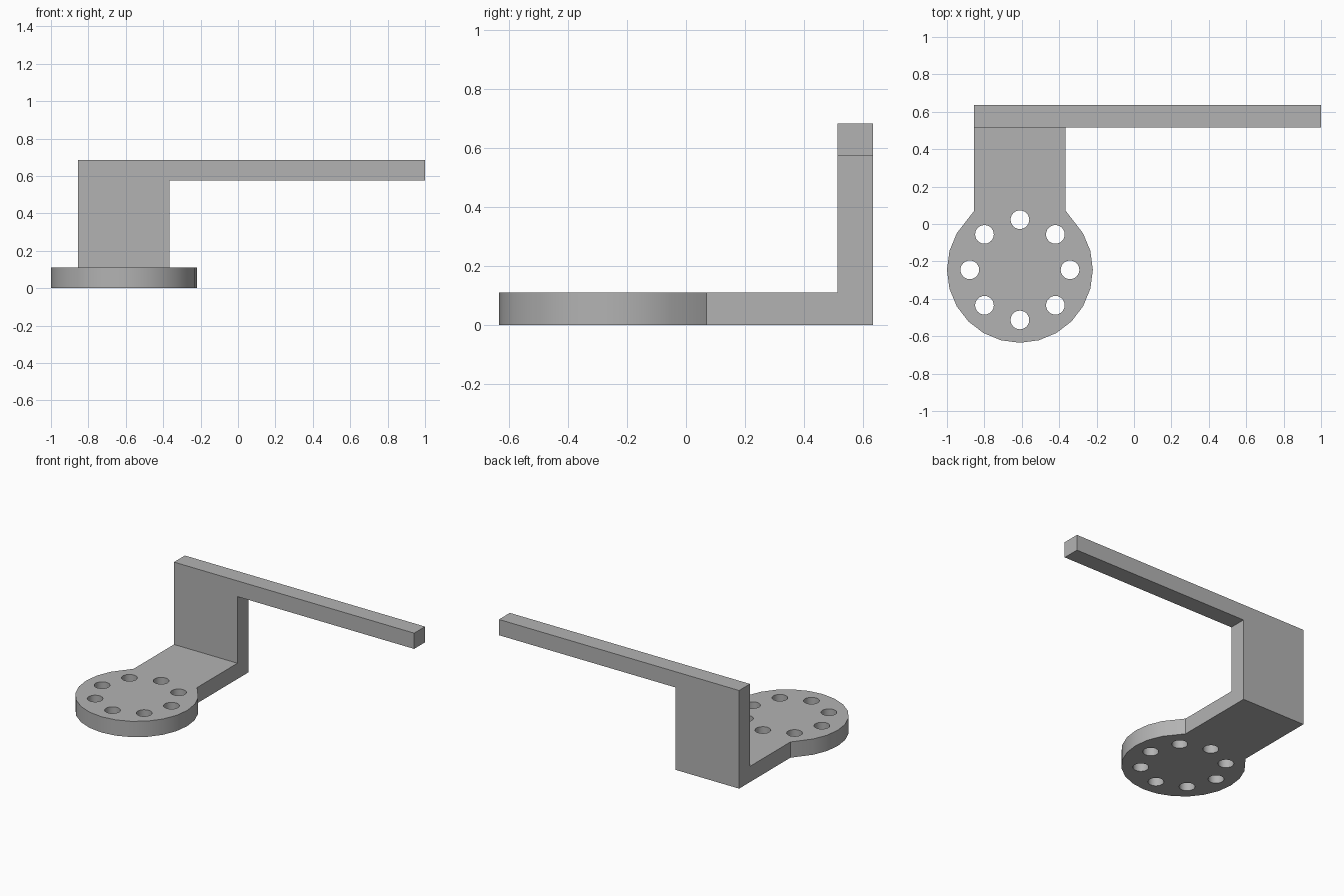
import bpy, bmesh
from math import sin, cos, radians, pi
from mathutils import Vector

cube = bpy.data.objects.get("Cube")
if cube:
    bpy.data.objects.remove(cube, do_unlink=True)

GREY = (0.45, 0.45, 0.45, 1)
grey = bpy.data.materials.new("plain grey")
grey.use_nodes = True
grey.diffuse_color = GREY
grey.node_tree.nodes["Principled BSDF"].inputs["Base Color"].default_value = GREY


def prism(name, points, depth):
    """Extrude a flat outline of 3D points along a depth vector."""
    bm = bmesh.new()
    face = bm.faces.new([bm.verts.new(p) for p in points])
    top = bmesh.ops.extrude_face_region(bm, geom=[face])["geom"]
    moved = [v for v in top if isinstance(v, bmesh.types.BMVert)]
    bmesh.ops.translate(bm, verts=moved, vec=Vector(depth))
    bmesh.ops.recalc_face_normals(bm, faces=bm.faces)
    mesh = bpy.data.meshes.new(name)
    bm.to_mesh(mesh)
    bm.free()
    mesh.materials.append(grey)
    obj = bpy.data.objects.new(name, mesh)
    bpy.context.collection.objects.link(obj)
    return obj


def circle(x, y, z, radius, angles):
    return [(x + radius * cos(a), y + radius * sin(a), z) for a in angles]


def combine(target, tool, operation):
    """Apply a boolean and remove the tool."""
    tool.hide_render = True
    mod = target.modifiers.new(operation.lower(), "BOOLEAN")
    mod.operation, mod.solver, mod.object = operation, "EXACT", tool
    bpy.context.view_layer.objects.active = target
    bpy.ops.object.modifier_apply(modifier=mod.name)
    bpy.data.objects.remove(tool, do_unlink=True)


CX, CY, R = -0.61, -0.245, 0.39
LEFT, RIGHT, BACK, WALL = -0.855, -0.365, 0.635, 0.515
THICK, TOP, NECK = 0.11, 0.685, 0.07

# Base plate: round flange running into a straight tongue
arc = circle(CX, CY, 0, R, [radians(a) for a in range(-210, 31, 15)])
tongue = [(RIGHT, NECK, 0), (RIGHT, BACK, 0), (LEFT, BACK, 0), (LEFT, NECK, 0)]
bracket = prism("bracket", arc + tongue, (0, 0, THICK))

# Upright wall with the long arm along its top
profile = [(LEFT, 0), (RIGHT, 0), (RIGHT, TOP - THICK), (1, TOP - THICK), (1, TOP), (LEFT, TOP)]
wall = prism("upright_arm", [(x, WALL, z) for x, z in profile], (0, BACK - WALL, 0))
combine(bracket, wall, "UNION")

# Ring of eight bolt holes
for hx, hy, _ in circle(CX, CY, 0, 0.268, [i * pi / 4 for i in range(8)]):
    rim = circle(hx, hy, -0.1, 0.05, [i * pi / 12 for i in range(24)])
    combine(bracket, prism("hole_cutter", rim, (0, 0, 0.4)), "DIFFERENCE")

# Merge coplanar faces, then smooth the round sides
bm = bmesh.new()
bm.from_mesh(bracket.data)
bmesh.ops.remove_doubles(bm, verts=bm.verts, dist=0.0001)
bmesh.ops.dissolve_limit(bm, angle_limit=radians(1), verts=bm.verts, edges=bm.edges)
bm.to_mesh(bracket.data)
bm.free()
bpy.ops.object.select_all(action="DESELECT")
bracket.select_set(True)
bpy.context.view_layer.objects.active = bracket
bpy.ops.object.shade_smooth_by_angle(angle=radians(30))
